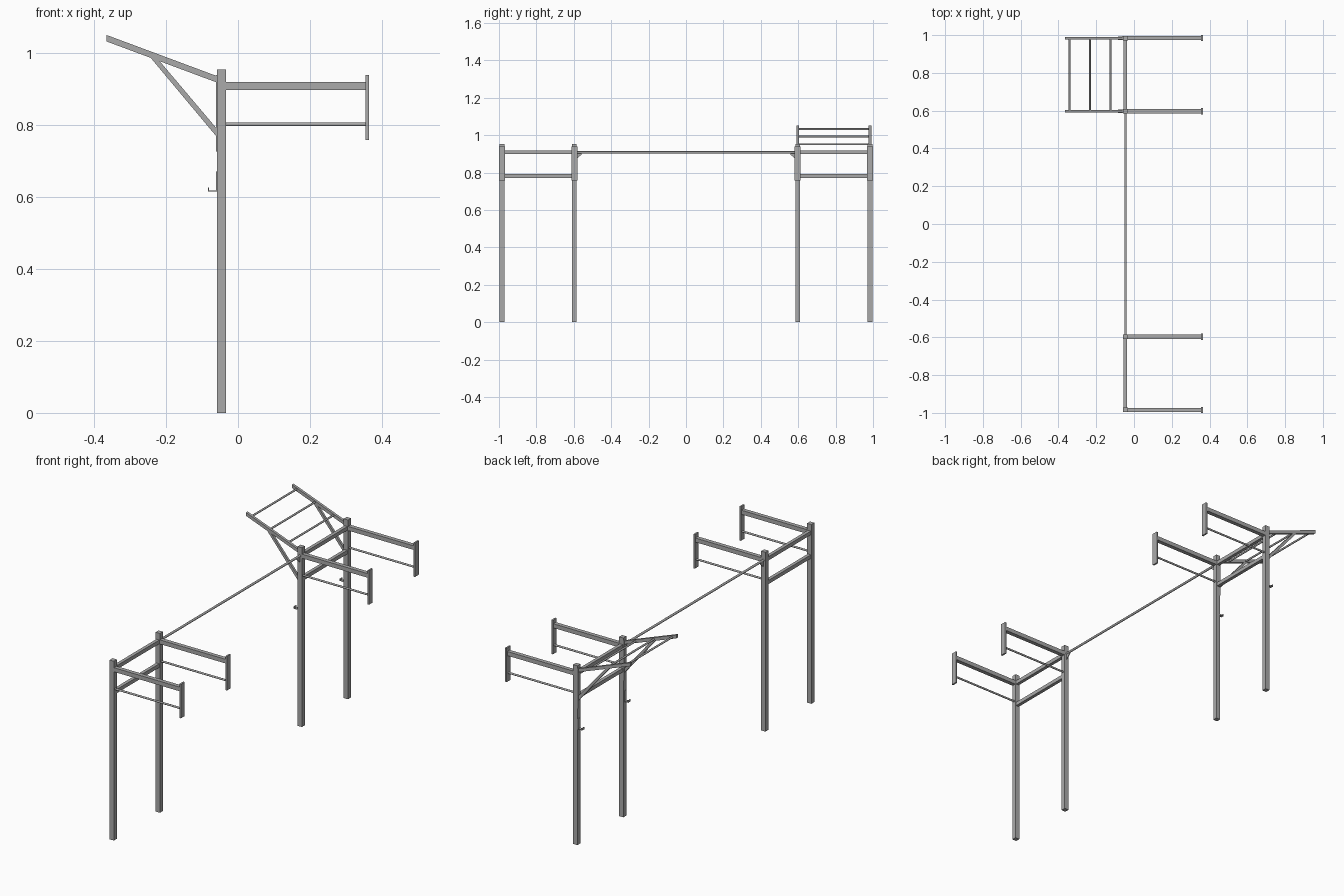
import bpy, bmesh
from mathutils import Vector

cube = bpy.data.objects.get("Cube")
if cube:
    bpy.data.objects.remove(cube, do_unlink=True)

GREY = (0.4, 0.4, 0.4, 1)
metal = bpy.data.materials.new("grey steel")
metal.use_nodes = True
metal.diffuse_color = GREY
metal.node_tree.nodes["Principled BSDF"].inputs["Base Color"].default_value = GREY


def finish(name, bm):
    bmesh.ops.recalc_face_normals(bm, faces=bm.faces)
    mesh = bpy.data.meshes.new(name)
    bm.to_mesh(mesh)
    bm.free()
    mesh.materials.append(metal)
    ob = bpy.data.objects.new(name, mesh)
    bpy.context.collection.objects.link(ob)
    return ob


def box(name, low, high):
    bm = bmesh.new()
    bmesh.ops.create_cube(bm, size=1)
    low, high = Vector(low), Vector(high)
    for v in bm.verts:
        v.co = (low + high) / 2 + v.co * (high - low)
    return finish(name, bm)


def plate(name, outline, y, width):
    """Extrude an x-z outline along y, centred on y."""
    bm = bmesh.new()
    face = bm.faces.new([bm.verts.new((x, y - width / 2, z)) for x, z in outline])
    ext = bmesh.ops.extrude_face_region(bm, geom=[face])
    verts = [g for g in ext["geom"] if isinstance(g, bmesh.types.BMVert)]
    bmesh.ops.translate(bm, verts=verts, vec=(0, width, 0))
    return finish(name, bm)


def rod(name, a, b, radius):
    a, b = Vector(a), Vector(b)
    bm = bmesh.new()
    bmesh.ops.create_cone(bm, cap_ends=True, segments=16, radius1=radius,
                          radius2=radius, depth=(b - a).length)
    turn = (b - a).to_track_quat("Z", "Y").to_matrix().to_4x4()
    bmesh.ops.transform(bm, matrix=turn, verts=bm.verts)
    bmesh.ops.translate(bm, verts=bm.verts, vec=(a + b) / 2)
    for f in bm.faces:
        f.smooth = len(f.verts) == 4
    return finish(name, bm)


PX, HALF = -0.0455, 0.0125       # post centre and half width
BACK, FACE = PX - HALF, PX + HALF
OUT, IN = 0.984, 0.597           # post distances from the middle

# Two dip stations, each with two posts, arms, handles and end plates
for side, s in (("front", -1), ("back", 1)):
    for place, d in (("outer", OUT), ("inner", IN)):
        y = s * d
        tag = f"{side}_{place}_"
        box(tag + "post", (BACK, y - HALF, 0), (FACE, y + HALF, 0.954))
        box(tag + "arm", (FACE, y - 0.011, 0.897), (0.355, y + 0.011, 0.919))
        rod(tag + "handle", (FACE, y, 0.802), (0.355, y, 0.802), 0.005)
        box(tag + "end_plate", (0.355, y - 0.016, 0.758), (0.364, y + 0.016, 0.939))
    # Cross beams joining the two posts
    y0, y1 = sorted((s * (IN + HALF), s * (OUT - HALF)))
    for level, z in (("upper", 0.908), ("lower", 0.782)):
        box(f"{side}_{level}_cross_beam", (PX - 0.009, y0, z - 0.01), (PX + 0.009, y1, z + 0.01))

# Long bar between the stations with a triangular gusset at each end
rod("long_bar", (PX, -IN + HALF, 0.908), (PX, IN - HALF, 0.908), 0.006)
for side, s in (("front", -1), ("back", 1)):
    bm = bmesh.new()
    e = IN - HALF
    corners = [(e, 0.905), (e - 0.028, 0.905), (e - 0.026, 0.896), (e, 0.874)]
    face = bm.faces.new([bm.verts.new((PX - 0.002, s * y, z)) for y, z in corners])
    ext = bmesh.ops.extrude_face_region(bm, geom=[face])
    verts = [g for g in ext["geom"] if isinstance(g, bmesh.types.BMVert)]
    bmesh.ops.translate(bm, verts=verts, vec=(0.004, 0, 0))
    finish(f"{side}_bar_gusset", bm)


def rail_z(x):
    return 0.927 - 0.372 * (x - BACK)


# Sloped ladder: rails, braces, mounting plates and hooks on the back posts
TIP = -0.366
for place, y in (("outer", OUT), ("inner", IN)):
    tag = f"ladder_{place}_"
    plate(tag + "rail", [(TIP, rail_z(TIP) - 0.009), (BACK, 0.918),
                         (BACK, 0.936), (TIP, rail_z(TIP) + 0.009)], y, 0.014)
    plate(tag + "brace", [(BACK, 0.766), (BACK, 0.789), (-0.22, rail_z(-0.22) - 0.007),
                          (-0.245, rail_z(-0.245) - 0.007)], y, 0.012)
    plate(tag + "mount", [(BACK - 0.003, 0.727), (BACK, 0.727),
                          (BACK, 0.939), (BACK - 0.003, 0.939)], y, 0.02)
    plate(tag + "hook", [(BACK, 0.671), (BACK, 0.615), (-0.084, 0.615), (-0.084, 0.627),
                         (-0.081, 0.627), (-0.081, 0.618), (BACK - 0.003, 0.618),
                         (BACK - 0.003, 0.671)], y, 0.018)

# Ladder rungs
for i, x in enumerate((-0.341, -0.233, -0.124)):
    rod(f"ladder_rung_{i + 1}", (x, IN, rail_z(x)), (x, OUT, rail_z(x)), 0.005)
